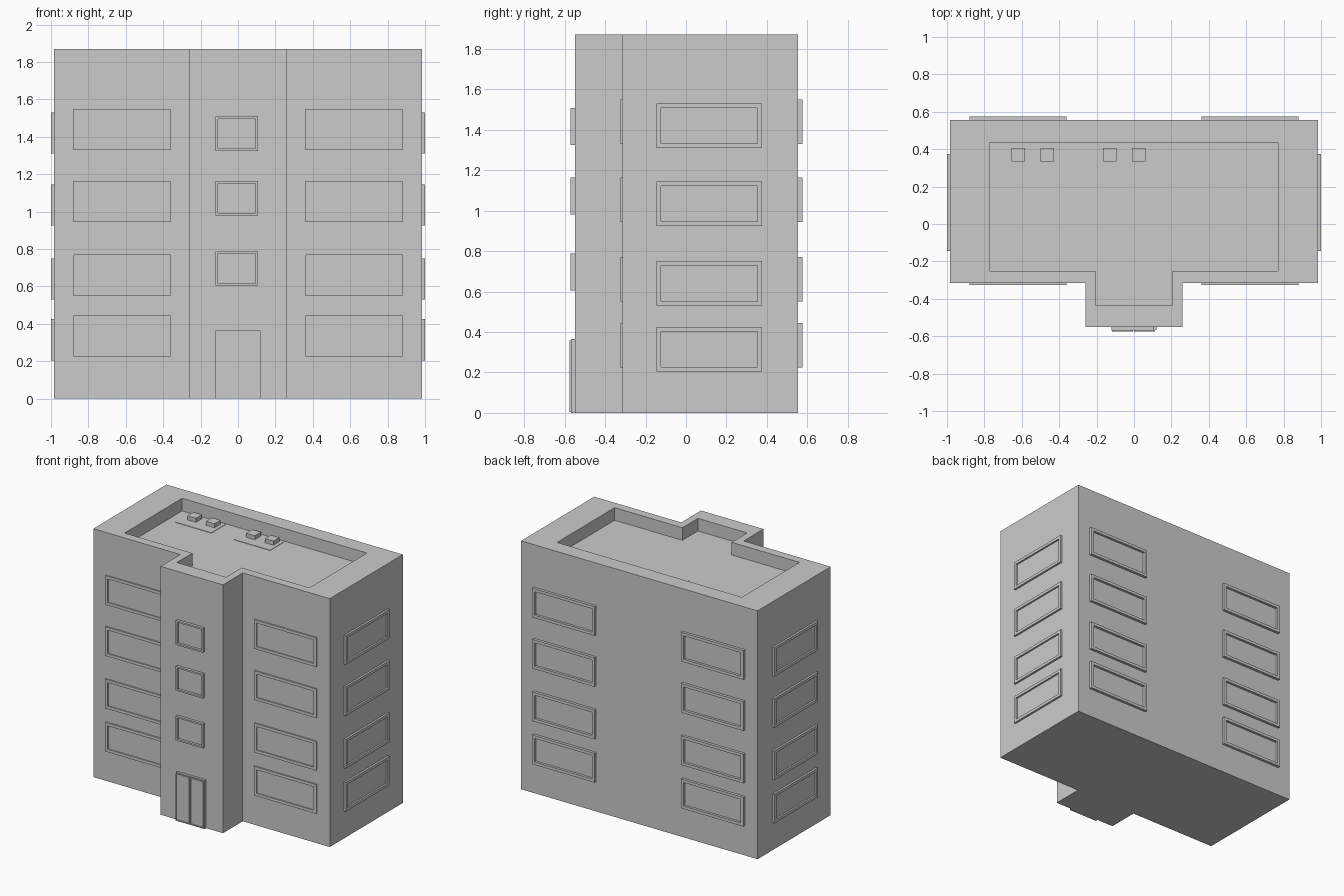
import bpy, bmesh
from math import pi
from mathutils import Matrix, Vector

if "Cube" in bpy.data.objects:
    bpy.data.objects.remove(bpy.data.objects["Cube"])

H, FLOOR = 1.87, 1.775


def finish(bm, name, matrix=None):
    if matrix:
        bm.transform(matrix)
    bmesh.ops.recalc_face_normals(bm, faces=bm.faces)
    mesh = bpy.data.meshes.new(name)
    bm.to_mesh(mesh)
    bm.free()
    obj = bpy.data.objects.new(name, mesh)
    bpy.context.collection.objects.link(obj)
    return obj


def stack(name, loops, matrix=None):
    """Closed solid skinned through matching loops of points."""
    bm = bmesh.new()
    rings = [[bm.verts.new(p) for p in loop] for loop in loops]
    n = len(rings[0])
    for a, b in zip(rings, rings[1:]):
        for i in range(n):
            j = (i + 1) % n
            bm.faces.new((a[i], a[j], b[j], b[i]))
    bm.faces.new(rings[0])
    bm.faces.new(rings[-1])
    return finish(bm, name, matrix)


def rect(x0, x1, z0, z1, y):
    return [(x0, y, z0), (x1, y, z0), (x1, y, z1), (x0, y, z1)]


def box(name, x0, x1, y0, y1, z0, z1):
    return stack(name, [rect(x0, x1, z0, z1, y0), rect(x0, x1, z0, z1, y1)])


def window(name, origin, angle, w, z0, z1, out, border):
    """Raised frame around a sunken pane; local -y points out of the wall."""
    h, b = w / 2, border
    matrix = Matrix.Translation(Vector(origin)) @ Matrix.Rotation(angle, 4, 'Z')
    stack(name, [rect(-h, h, z0, z1, 0.004),
                 rect(-h, h, z0, z1, -out),
                 rect(-h + b, h - b, z0 + b, z1 - b, -out),
                 rect(-h + b, h - b, z0 + b, z1 - b, -0.002)], matrix)


# Building body with stair tower and sunken roof
outer = [(-.985, -.315), (-.26, -.315), (-.26, -.55), (.26, -.55),
         (.26, -.315), (.985, -.315), (.985, .555), (-.985, .555)]
inner = [(-.77, -.25), (-.205, -.25), (-.205, -.435), (.205, -.435),
         (.205, -.25), (.77, -.25), (.77, .435), (-.77, .435)]
stack("building_body", [[(x, y, z) for x, y in pts] for pts, z in
                        ((outer, 0), (outer, H), (inner, H), (inner, FLOOR))])

# Wide windows on every storey, mirrored left and right
for i, z in enumerate((.225, .55, .945, 1.33)):
    for side, s in (("left", -1), ("right", 1)):
        window(f"front_window_{side}_{i}", (s * .62, -.315, 0), 0, .52, z, z + .22, .01, .022)
        window(f"back_window_{side}_{i}", (s * .62, .555, 0), pi, .52, z, z + .22, .02, .022)
        window(f"side_window_{side}_{i}", (s * .985, .115, 0), s * pi / 2, .52,
               z - .02, z + .2, .015, .022)

# Stair tower windows
for i, z in enumerate((.605, .98, 1.325)):
    window(f"tower_window_{i}", (-.007, -.55, 0), 0, .226, z, z + .183, .02, .012)

# Entrance door: surround and two sunken leaves
box("door_surround", -.12, .12, -.568, -.545, 0, .365)
for side, x in (("left", -.062), ("right", .055)):
    window(f"door_leaf_{side}", (x, -.567, 0), 0, .112, .005, .357, .008, .006)

# Rooftop units in pairs on thin pads
for i, x in enumerate((-.70, -.21)):
    box(f"roof_pad_{i}", x, x + .30, .255, .42, FLOOR - .01, FLOOR + .003)
    for j, dx in enumerate((.045, .20)):
        box(f"roof_unit_{i}_{j}", x + dx, x + dx + .072, .333, .405, FLOOR, FLOOR + .033)
